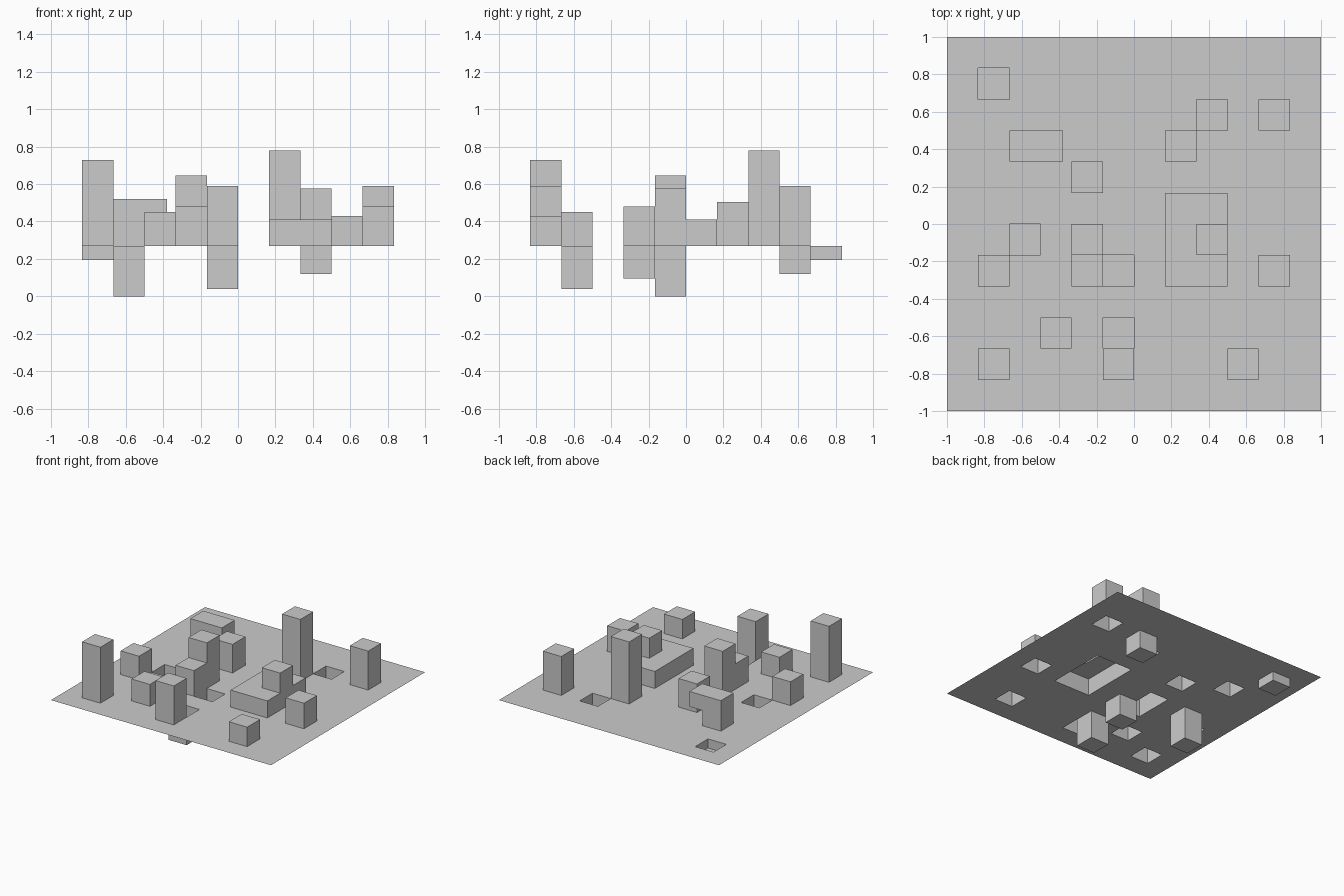
import bpy, bmesh
from mathutils import Vector

if "Cube" in bpy.data.objects:
    bpy.data.objects.remove(bpy.data.objects["Cube"])

BASE = 0.27      # height of the flat sheet
N = 12           # cells per side
C = 2 / N

bm = bmesh.new()

# flat sheet divided into square cells
verts = [[bm.verts.new((-1 + i * C, -1 + j * C, BASE)) for j in range(N + 1)]
         for i in range(N + 1)]
for i in range(N):
    for j in range(N):
        bm.faces.new((verts[i][j], verts[i + 1][j], verts[i + 1][j + 1], verts[i][j + 1]))


def near(point):
    """Face whose centre is closest to a point."""
    p = Vector(point)
    return min(bm.faces, key=lambda f: (f.calc_center_median() - p).length)


def cell(i, j, z=BASE):
    return near((-1 + (i + 0.5) * C, -1 + (j + 0.5) * C, z))


def extrude(faces, vec):
    """Pull faces out of the surface, leaving the underside open."""
    ret = bmesh.ops.extrude_face_region(bm, geom=faces)
    moved = [g for g in ret["geom"] if isinstance(g, bmesh.types.BMVert)]
    bmesh.ops.translate(bm, verts=moved, vec=vec)
    old = [f for f in faces if f.is_valid]
    if old:
        bmesh.ops.delete(bm, geom=old, context='FACES_ONLY')
    bm.normal_update()


def raise_cells(cells, z1, z0=BASE):
    extrude([cell(i, j, z0) for i, j in cells], (0, 0, z1 - z0))


# single-cell towers and pits: column, row, end height
for i, j, z in [(1, 1, 0.73), (5, 1, 0.59), (9, 1, 0.43), (3, 2, 0.45),
                (1, 4, 0.465), (10, 4, 0.48), (4, 7, 0.505), (7, 8, 0.78),
                (10, 9, 0.59),
                (1, 10, 0.195), (8, 9, 0.12), (2, 5, 0.0),
                (5, 4, 0.095), (5, 2, 0.04)]:
    raise_cells([(i, j)], z)

# stepped tower
raise_cells([(4, 4), (4, 5)], 0.48)
raise_cells([(4, 5)], 0.645, 0.48)

# wide podium with a small tower
raise_cells([(i, j) for i in (7, 8) for j in (4, 5, 6)], 0.41)
raise_cells([(8, 5)], 0.575, 0.41)

# tower with a side overhang
raise_cells([(2, 8)], 0.395)
raise_cells([(2, 8)], 0.52, 0.395)
extrude([near((-0.5, -1 + 8.5 * C, 0.4575))], (0.12, 0, 0))

# consistent outward normals, then merge the flat cells
bmesh.ops.recalc_face_normals(bm, faces=bm.faces[:])
if cell(0, 0).normal.z < 0:
    bmesh.ops.reverse_faces(bm, faces=bm.faces[:])

mesh = bpy.data.meshes.new("block_landscape")
bm.to_mesh(mesh)
bm.free()
obj = bpy.data.objects.new("block_landscape", mesh)
bpy.context.collection.objects.link(obj)
